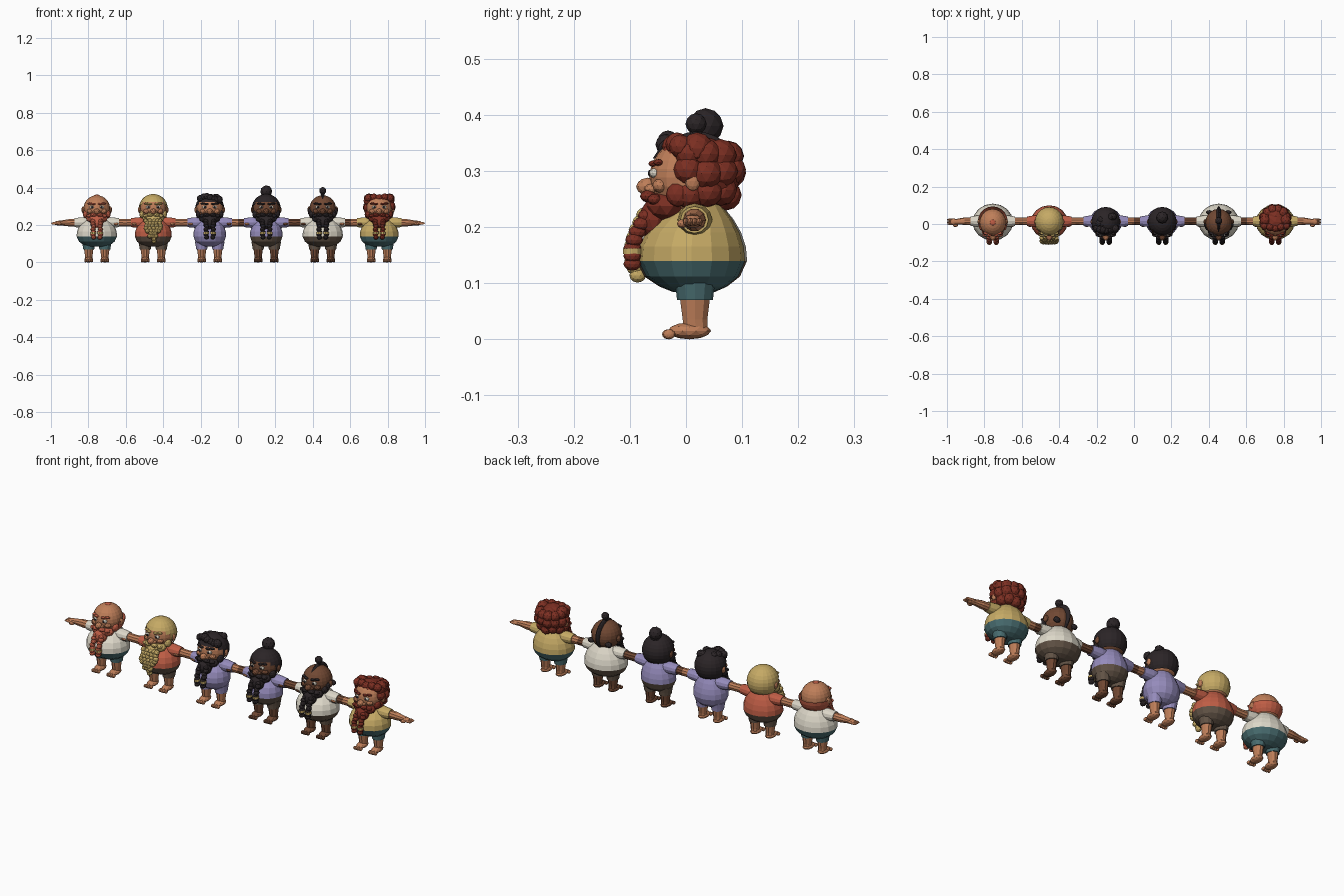
import bpy, bmesh, math, random
from mathutils import Matrix, Vector

if "Cube" in bpy.data.objects:
    bpy.data.objects.remove(bpy.data.objects["Cube"], do_unlink=True)
random.seed(4)


def material(name, rgb):
    m = bpy.data.materials.new(name)
    m.use_nodes = True
    m.diffuse_color = (*rgb, 1)
    m.node_tree.nodes["Principled BSDF"].inputs["Base Color"].default_value = (*rgb, 1)
    return m


LIGHT = material("light_skin", (.52, .21, .1))
DARK = material("dark_skin", (.165, .065, .033))
RED = material("red_hair", (.2, .028, .016))
GOLD = material("golden", (.56, .4, .13))
BLACK = material("black_hair", (.024, .018, .02))
WHITE = material("off_white", (.72, .68, .58))
CORAL = material("coral", (.52, .11, .06))
LILAC = material("lilac", (.3, .26, .5))
TEAL = material("teal_cloth", (.065, .15, .16))
BROWN = material("brown_cloth", (.12, .085, .06))


def finish(name, bm, mats, x, rule=None):
    bmesh.ops.recalc_face_normals(bm, faces=bm.faces)
    if rule:
        for f in bm.faces:
            f.material_index = rule(f.calc_center_median())
    mesh = bpy.data.meshes.new(name)
    bm.to_mesh(mesh)
    bm.free()
    for m in mats:
        mesh.materials.append(m)
    ob = bpy.data.objects.new(name, mesh)
    ob.location.x = x
    bpy.context.collection.objects.link(ob)


def blobs(name, items, mat, x, fine=False, keep=None):
    """Ellipsoids (centre, radii) in one mesh; keep trims faces by position."""
    bm = bmesh.new()
    for c, r in items:
        r = r if isinstance(r, tuple) else (r, r, r)
        M = Matrix.Translation(c) @ Matrix.Diagonal((*r, 1))
        if fine:
            bmesh.ops.create_uvsphere(bm, u_segments=20, v_segments=14, radius=1, matrix=M)
        else:
            bmesh.ops.create_icosphere(bm, subdivisions=2, radius=1, matrix=M)
    if keep:
        cut = [f for f in bm.faces if not keep(f.calc_center_median())]
        bmesh.ops.delete(bm, geom=cut, context='FACES')
    finish(name, bm, [mat], x)


def tube(name, stations, place, mats, x, rule=None, n=16):
    """Loft of elliptical rings; place(t, a, b) maps ring points to space."""
    bm = bmesh.new()
    rings = []
    for t, ca, cb, ra, rb in stations:
        angs = [math.tau * i / n for i in range(n)]
        rings.append([bm.verts.new(place(t, ca + ra * math.cos(a), cb + rb * math.sin(a))) for a in angs])
    for lo, hi in zip(rings, rings[1:]):
        for i in range(n):
            j = (i + 1) % n
            bm.faces.new((lo[i], lo[j], hi[j], hi[i]))
    bm.faces.new(rings[0])
    bm.faces.new(rings[-1])
    finish(name, bm, mats, x, rule)


def pair(items):
    """Mirror ellipsoids across the middle."""
    return items + [((-c[0], c[1], c[2]), r) for c, r in items]


def upright(t, a, b):
    return Vector((a, b, t))


# Torso rings: height, half width, half depth, depth centre
TORSO = [(.084, .04, .035, .014), (.094, .07, .058, .013), (.112, .092, .082, .011),
         (.14, .104, .095, .01), (.165, .102, .093, .01), (.19, .093, .083, .012),
         (.214, .076, .064, .018), (.235, .055, .042, .024), (.25, .035, .028, .024)]


def body(x, skin, shirt, trousers, girth):
    tube("torso", [(z, 0, cy, rx * girth, ry * girth) for z, rx, ry, cy in TORSO],
         upright, [trousers, shirt], x, lambda c: int(c.z > .14))
    for side, word in ((-1, "right"), (1, "left")):
        lx = side * .043
        tube(word + "_leg", [(.012, lx, .018, .018, .022), (.035, lx, .016, .02, .023),
                             (.072, lx, .016, .025, .028)], upright, [skin], x, n=10)
        tube(word + "_trouser_leg", [(.07, lx, .016, .029, .032), (.088, lx, .016, .032, .034),
                                     (.11, lx, .016, .036, .038)], upright, [trousers], x, n=12)
        toes = [((lx + (i - 1.5) * .011, -.033 + .002 * abs(i - 1.5), .009), (.007, .011, .009)) for i in range(4)]
        blobs(word + "_foot", [((lx, .006, .015), (.024, .039, .015))] + toes, skin, x)

        def sideways(t, a, b, s=side):
            return Vector((s * t, a, b))
        tube(word + "_sleeve", [(.03, .018, .212, .028, .026), (.07, .016, .213, .031, .029),
                                (.1, .015, .213, .028, .026), (.118, .015, .213, .025, .024)],
             sideways, [shirt], x, n=12)
        tube(word + "_arm", [(.1, .015, .213, .021, .021), (.15, .015, .212, .02, .02),
                             (.19, .013, .211, .015, .014), (.205, .012, .211, .016, .013)],
             sideways, [skin], x, n=10)
        fingers = [((side * .225, .024 - i * .008, .209), (.02, .0055, .007)) for i in range(4)]
        thumb = [((side * .2, -.007, .206), (.014, .009, .008))]
        blobs(word + "_hand", [((side * .209, .012, .21), (.02, .018, .012))] + fingers + thumb, skin, x)


def head(x, skin, hair):
    blobs("head", [((0, .008, .288), (.071, .073, .071))], skin, x, True)
    blobs("ears", pair([((.073, .012, .282), (.009, .014, .018))]), skin, x)
    blobs("nose", [((0, -.068, .272), (.016, .021, .016))] + pair([((.014, -.062, .268), (.01, .012, .009))]), skin, x)
    blobs("cheeks", pair([((.036, -.046, .274), (.018, .014, .013))]), skin, x)
    blobs("eyes", pair([((.026, -.056, .296), (.013, .01, .009))]), WHITE, x)
    blobs("pupils", pair([((.025, -.0645, .296), (.006, .0035, .006))]), BLACK, x)
    blobs("eyebrows", pair([((.018, -.058, .313), (.012, .009, .006)),
                            ((.036, -.049, .315), (.014, .009, .006))]), hair, x)


def beard(x, hair, wavy):
    blobs("moustache", pair([((.017, -.068, .255), (.018, .014, .011)),
                             ((.038, -.056, .249), (.018, .013, .01))]), hair, x)
    blobs("beard", [((0, -.034, .238), (.061, .04, .031)), ((0, -.057, .213), (.037, .027, .038))]
          + pair([((.058, -.014, .258), (.016, .022, .022))]), hair, x)
    if wavy:
        # Loose curling locks that taper to the middle
        locks = []
        for k in range(5):
            for i in range(9 - 2 * abs(k - 2)):
                px = (k - 2) * (.02 - i * .001) + .005 * math.sin(i * 1.6 + k)
                locks.append(((px, -.074 - .022 * math.sin(i * .32), .222 - i * .0135), (.013, .015, .013)))
        blobs("beard_locks", locks, hair, x)
        return
    # Two plaits with a golden band on each
    plait = []
    for i in range(7):
        z = .22 - i * .0143
        y = -.07 - .026 * math.sin(math.pi * min(1, i / 5) * .55)
        plait.append(((.017 + .003 * (i % 2), y, z), (.0135, .016, .012)))
    blobs("beard_plaits", pair(plait), hair, x)
    for s in (-1, 1):
        tube("plait_band", [(.152, s * .018, -.096, .0145, .017), (.162, s * .018, -.096, .0145, .017)],
             upright, [GOLD], x, n=10)


def cap(x, hair, keep, name="hair_cap", grow=.006):
    r = .071 + grow
    blobs(name, [((0, .012, .289), (r, r + .002, r))], hair, x, True, keep)


def sits_back(c):
    """Hairline: high over the forehead, low at the nape."""
    return c.z > .325 - max(0, c.y + .035) * 1.5 and c.z > .235


def bald(x, hair):
    cap(x, hair, lambda c: c.y > -.005 and .243 < c.z < .292, "hair_fringe", .009)
    blobs("crown_tuft", [((0, .008, .357), (.016, .016, .006))], hair, x)


def smooth_hair(x, hair):
    cap(x, hair, sits_back)


def quiff(x, hair):
    cap(x, hair, sits_back)
    curls = [((-.05 + i * .0165, -.036 + .004 * abs(i - 3), .343 + .01 * math.sin(i * .9)),
              .018 + random.uniform(0, .004)) for i in range(7)]
    curls += [((random.uniform(-.045, .045), random.uniform(-.01, .05), .346), .02) for i in range(6)]
    blobs("quiff", curls, hair, x)


def top_bun(x, hair):
    cap(x, hair, sits_back)
    blobs("bun", [((0, .035, .38), .032), ((0, .033, .355), (.026, .026, .01))], hair, x)


def crest(x, hair):
    blobs("hair_crest", [((0, .019, .296), (.018, .076, .074))], hair, x, True)
    blobs("small_bun", [((0, .018, .384), .019), ((0, .018, .367), (.012, .012, .008))], hair, x)
    blobs("side_tufts", pair([((.069, -.006, .272), (.011, .013, .02)),
                              ((.05, .062, .262), (.018, .012, .014))]), hair, x)


def curly(x, hair):
    mass = [((0, .042, .297), (.075, .058, .062)), ((0, .012, .322), (.068, .06, .042))]
    # Curls wrap the sides and back, then roll over the brow
    for z, r, count in ((.262, .052, 7), (.298, .062, 8), (.33, .058, 8)):
        for i in range(count):
            a = math.pi * (-.08 + 1.16 * i / (count - 1))
            mass.append(((r * math.cos(a), .02 + r * math.sin(a), z + random.uniform(-.006, .006)),
                         .025 + random.uniform(0, .004)))
    mass += [((-.058 + i * .029, -.022 + .006 * abs(i - 2), .344 + .004 * (i % 2)), .021) for i in range(5)]
    mass += [((s * .055, .02, .34), .029) for s in (-1, 1)]
    blobs("curly_hair", mass, hair, x)


# skin, shirt, trousers, hair, girth, hair style, wavy beard
CREW = [(LIGHT, WHITE, TEAL, CORAL, 1.04, bald, False),
        (LIGHT, CORAL, BROWN, GOLD, .95, smooth_hair, True),
        (LIGHT, LILAC, LILAC, BLACK, .84, quiff, False),
        (DARK, LILAC, BROWN, BLACK, .84, top_bun, False),
        (DARK, WHITE, BROWN, BLACK, 1.04, crest, False),
        (LIGHT, GOLD, TEAL, RED, 1, curly, False)]

for i, (skin, shirt, trousers, hair, girth, style, wavy) in enumerate(CREW):
    x = (i - 2.5) * .302
    body(x, skin, shirt, trousers, girth)
    head(x, skin, hair)
    beard(x, hair, wavy)
    style(x, hair)
